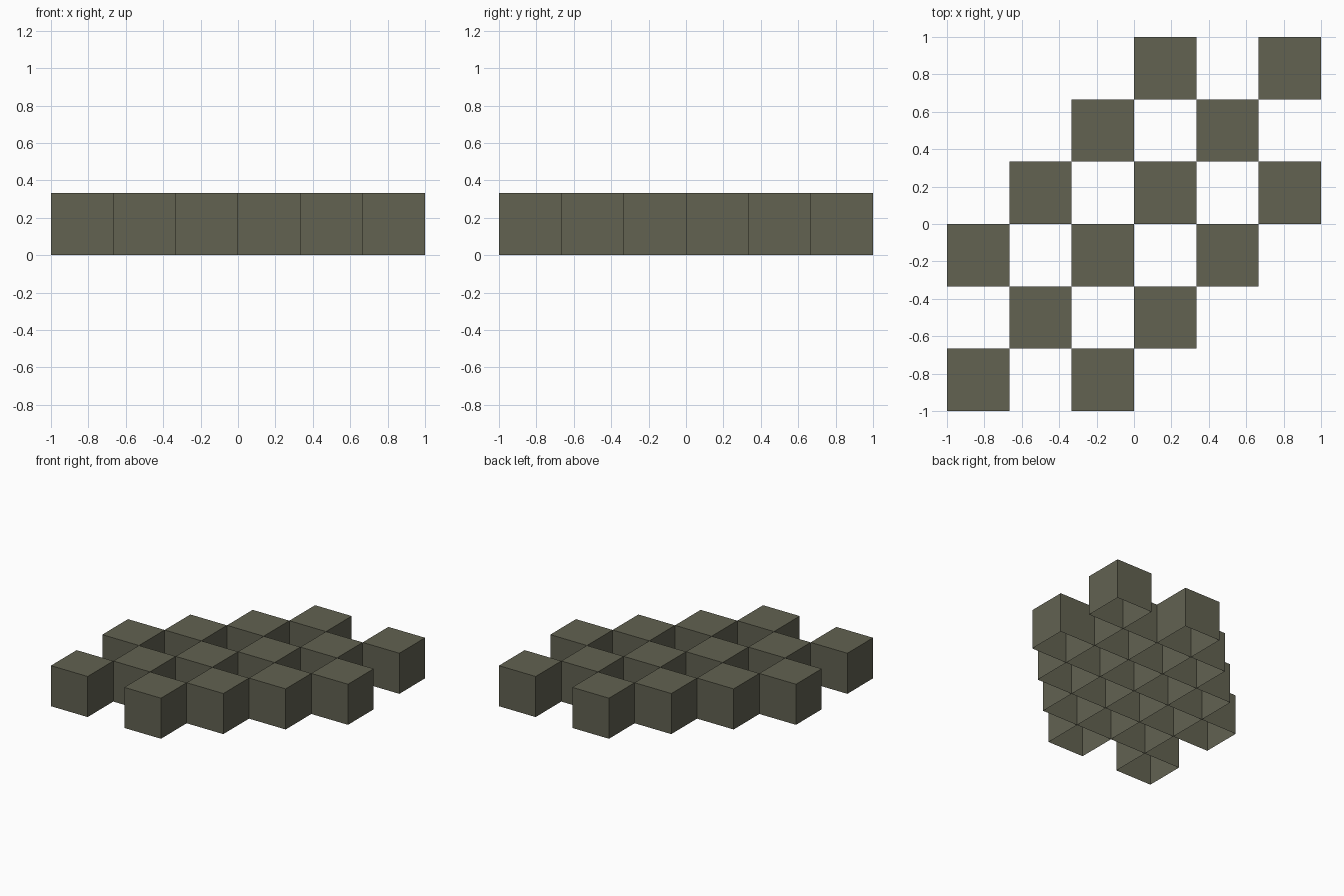
import bpy
import bmesh
from mathutils import Matrix

if "Cube" in bpy.data.objects:
    bpy.data.objects.remove(bpy.data.objects["Cube"])

CELLS = 6
SIZE = 2 / CELLS

stone = bpy.data.materials.new("olive grey")
stone.diffuse_color = (0.122, 0.122, 0.083, 1)
stone.use_nodes = True
stone.node_tree.nodes["Principled BSDF"].inputs["Base Color"].default_value = stone.diffuse_color


def open_block(name, x, y):
    """Cube standing on the ground with an open underside."""
    bm = bmesh.new()
    bmesh.ops.create_cube(bm, size=SIZE, matrix=Matrix.Translation((0, 0, SIZE / 2)))
    bm.normal_update()
    underside = [f for f in bm.faces if f.normal.z < -0.5]
    bmesh.ops.delete(bm, geom=underside, context='FACES_ONLY')
    mesh = bpy.data.meshes.new(name)
    bm.to_mesh(mesh)
    bm.free()
    mesh.materials.append(stone)
    obj = bpy.data.objects.new(name, mesh)
    obj.location = (x, y, 0)
    bpy.context.collection.objects.link(obj)


# Checkerboard of blocks in a diagonal band
for row in range(CELLS):
    for col in range(CELLS):
        if (row + col) % 2 == 0 and abs(row - col) <= 2:
            open_block(f"block_{row}_{col}",
                       -1 + (col + 0.5) * SIZE, -1 + (row + 0.5) * SIZE)
